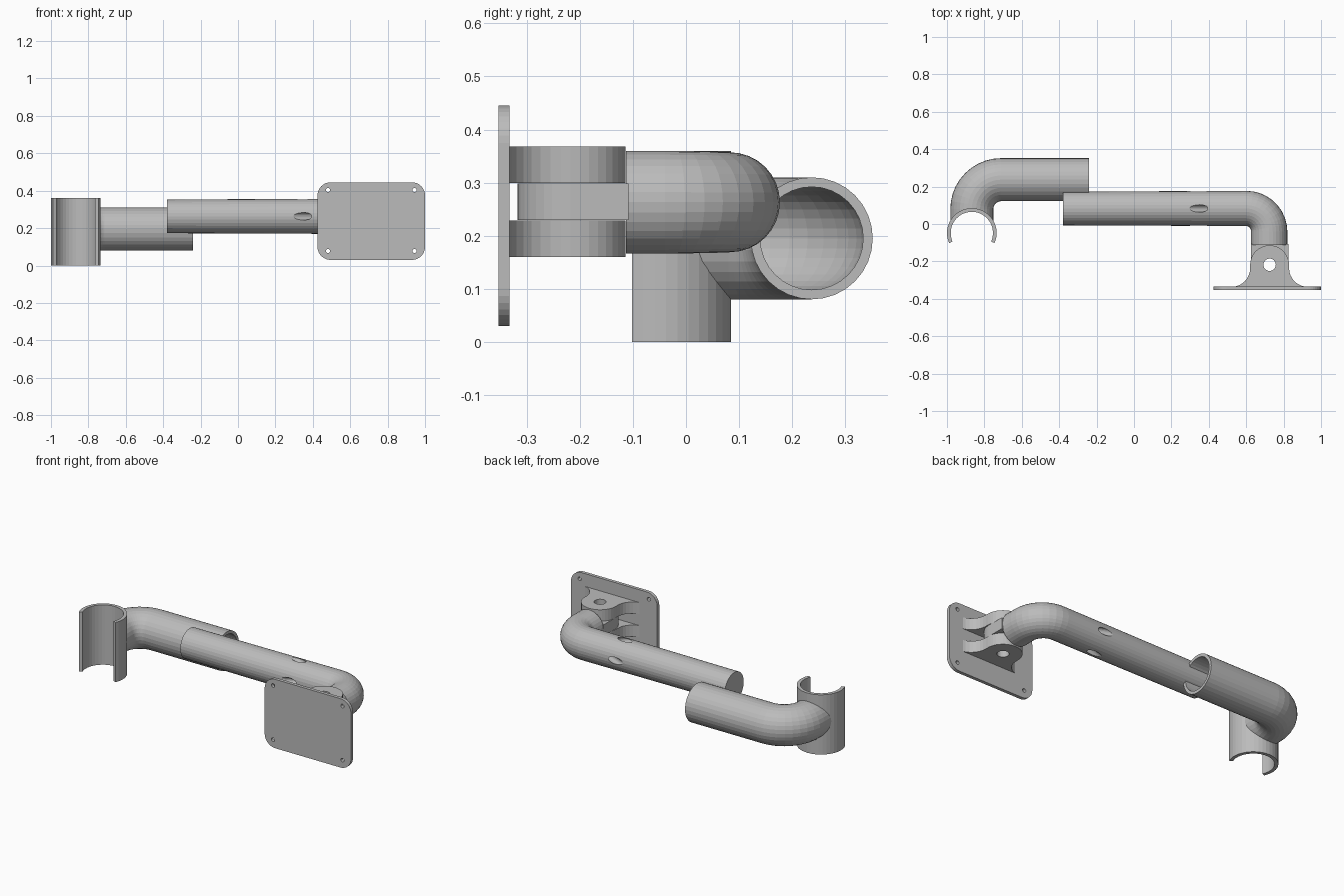
import bpy, bmesh
from math import sin, cos, pi, radians
from mathutils import Vector

if "Cube" in bpy.data.objects:
    bpy.data.objects.remove(bpy.data.objects["Cube"])

grey = bpy.data.materials.new("plain_grey")
grey.diffuse_color = (0.5, 0.5, 0.5, 1)
grey.use_nodes = True
grey.node_tree.nodes["Principled BSDF"].inputs["Base Color"].default_value = grey.diffuse_color


def finish(bm, name):
    bmesh.ops.recalc_face_normals(bm, faces=bm.faces)
    me = bpy.data.meshes.new(name)
    bm.to_mesh(me)
    bm.free()
    me.materials.append(grey)
    ob = bpy.data.objects.new(name, me)
    bpy.context.collection.objects.link(ob)
    return ob


def loft(name, rings):
    """Solid through a list of equal-length point rings, capped at both ends."""
    bm = bmesh.new()
    vs = [[bm.verts.new(p) for p in r] for r in rings]
    n = len(vs[0])
    for a, b in zip(vs, vs[1:]):
        for i in range(n):
            bm.faces.new((a[i], a[(i + 1) % n], b[(i + 1) % n], b[i]))
    bm.faces.new(vs[0])
    bm.faces.new(vs[-1])
    return finish(bm, name)


def sweep(name, path, sides=32):
    """Pipe along a flat path of (x, y, heading, radius, z)."""
    rings = []
    for x, y, h, r, z in path:
        rings.append([(x - sin(h) * r * cos(a), y + cos(h) * r * cos(a), z + r * sin(a))
                      for a in (2 * pi * i / sides for i in range(sides))])
    return loft(name, rings)


def prism_z(name, pts, z0, z1):
    return loft(name, [[(x, y, z) for x, y in pts] for z in (z0, z1)])


def prism_y(name, pts, y0, y1):
    return loft(name, [[(x, y, z) for x, z in pts] for y in (y0, y1)])


def arc(cx, cy, r, a0, a1, n):
    """Points of an arc, angles in degrees."""
    return [(cx + r * cos(radians(a0 + (a1 - a0) * i / n)),
             cy + r * sin(radians(a0 + (a1 - a0) * i / n))) for i in range(n + 1)]


def circle(cx, cy, r, n=32):
    return arc(cx, cy, r, 0, 360, n)[:-1]


def cut(ob, cutter):
    m = ob.modifiers.new("cut", "BOOLEAN")
    m.operation, m.solver, m.object = "DIFFERENCE", "EXACT", cutter
    bpy.context.view_layer.objects.active = ob
    bpy.ops.object.modifier_apply(modifier=m.name)
    bpy.data.objects.remove(cutter)


# Open clip: C-shaped wall, open towards the front
CX, CY = -0.867, -0.048
prism_z("pole_clip", arc(CX, CY, 0.133, -24, 204, 24) + arc(CX, CY, 0.113, 204, -24, 24), 0, 0.36)


# Hollow elbow pipe running into the clip
def elbow(name, r, start):
    path = [(start, 0.237, pi, r, 0.195)]
    for x, y in arc(-0.71, 0.08, 0.157, 90, 180, 10):
        path.append((x, y, pi + (pi / 2) * (len(path) - 1) / 10, r, 0.195))
    path.append((CX, CY, 1.5 * pi, r, 0.195))
    return sweep(name, path)


pipe = elbow("elbow_pipe", 0.115, -0.24)
cut(pipe, elbow("bore_cutter", 0.097, -0.2))
cut(pipe, prism_z("clip_cutter", circle(CX, CY, 0.122), -0.1, 0.5))

# Solid bent arm, slightly thicker towards the bend
Z = 0.263
path = [(-0.38, 0.083, 0, 0.09, Z)]
for i, (x, y) in enumerate(arc(0.6, -0.04, 0.123, 90, 0, 9)):
    path.append((x, y, -radians(10 * i), 0.094 + 0.003 * i / 9, Z))
path.append((0.723, -0.113, -pi / 2, 0.097, Z))
arm = sweep("bent_arm", path)

# Four slanted oval openings around the arm
for k in range(4):
    out = Vector((0, cos(k * pi / 2), sin(k * pi / 2)))
    side = Vector((0, -out.z, out.y))
    d = Vector((cos(radians(24)), 0, 0)) - out * sin(radians(24))
    up = d.cross(side)
    mid = Vector((0.347, 0.083, Z)) + out * 0.092
    rings = [[mid + d * t + (side * cos(a) + up * sin(a)) * 0.02
              for a in (2 * pi * i / 20 for i in range(20))] for t in (-0.15, 0.14)]
    cut(arm, loft("opening_cutter", rings))

# Hinge: one tongue on the arm between two lugs on the plate
PX, PY = 0.725, -0.218
tongue = [(PX + 0.1, -0.108)] + arc(PX, PY, 0.1, 0, -180, 18) + [(PX - 0.1, -0.108)]
lug = (arc(PX, PY, 0.104, 0, 180, 18)
       + arc(PX - 0.204, -0.236, 0.1, 0, -90, 8)
       + [(PX - 0.204, -0.34), (PX + 0.204, -0.34)]
       + arc(PX + 0.204, -0.236, 0.1, -90, -180, 8))
for name, pts, z0, z1 in (("hinge_tongue", tongue, 0.23, 0.298),
                          ("hinge_lug_lower", lug, 0.16, 0.229),
                          ("hinge_lug_upper", lug, 0.299, 0.368)):
    part = prism_z(name, pts, z0, z1)
    cut(part, prism_z("pin_cutter", circle(PX, PY, 0.033), 0, 0.5))

# Rounded mounting plate with four screw holes
X0, X1, Z0, Z1, R = 0.425, 1.0, 0.03, 0.445, 0.07
outline = (arc(X1 - R, Z1 - R, R, 0, 90, 8) + arc(X0 + R, Z1 - R, R, 90, 180, 8)
           + arc(X0 + R, Z0 + R, R, 180, 270, 8) + arc(X1 - R, Z0 + R, R, 270, 360, 8))
plate = prism_y("mounting_plate", outline, -0.353, -0.333)
for x in (0.481, 0.943):
    for z in (0.078, 0.404):
        cut(plate, prism_y("screw_cutter", circle(x, z, 0.011, 16), -0.4, -0.3))
